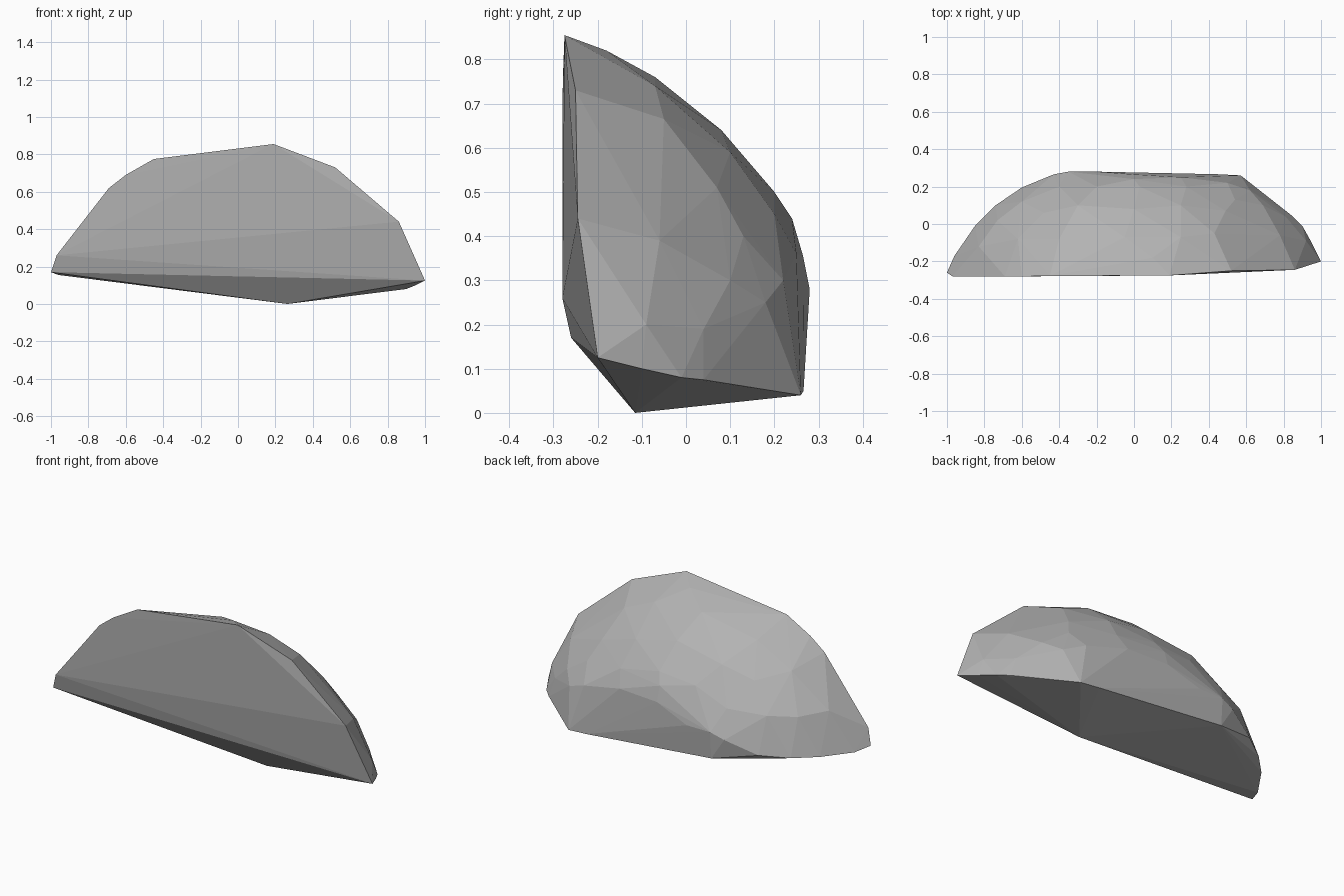
import bpy, bmesh

# Flat broken face: outline of the front, from left tip over the top to right tip
front_rim = [
    (-1.0, -.26, .17), (-.97, -.28, .26), (-.69, -.28, .62), (-.6, -.28, .69),
    (-.45, -.278, .775), (.19, -.275, .855), (.52, -.25, .73), (.86, -.245, .44),
    (1.0, -.2, .125),
]

# Underside: lowest corner, then the lower edge from right to left
base_edge = [
    (.265, -.115, 0), (.95, -.1, .1), (.9, -.01, .08), (.85, .04, .075),
    (.57, .26, .04), (.45, .266, .05), (-.35, .27, .125),
    (-.6, .195, .18), (-.74, .1, .165), (-.85, -.01, .16), (-.96, -.17, .155),
]

# Rounded back: left flank, ridge, right flank
dome = [
    (-.43, .265, .25), (-.35, .28, .28), (-.2, .28, .28), (-.83, -.12, .38),
    (-.73, .02, .37), (-.62, -.08, .57), (-.6, .12, .38), (-.48, .06, .53),
    (-.4, -.08, .69), (-.3, .1, .59), (-.4, .2, .4), (-.2, .2, .48),
    (.1, -.18, .82), (-.05, -.07, .76), (0, .08, .64), (.03, .2, .5),
    (0, .24, .44), (0, .265, .355), (.25, -.07, .74), (.25, .1, .59),
    (.28, .2, .45), (.25, .25, .36), (.43, -.05, .665), (.49, .07, .51),
    (.54, .13, .4), (.5, .22, .3), (.62, .18, .25), (.78, -.06, .39),
    (.69, .1, .3), (.81, .04, .19), (.92, -.09, .2),
]

# Solid rock from the outer shell of its corners
bm = bmesh.new()
for p in front_rim + base_edge + dome:
    bm.verts.new(p)
hull = bmesh.ops.convex_hull(bm, input=bm.verts)
bmesh.ops.delete(bm, geom=[v for v in bm.verts if not v.link_faces], context='VERTS')
bmesh.ops.recalc_face_normals(bm, faces=bm.faces)

mesh = bpy.data.meshes.new("rock")
bm.to_mesh(mesh)
bm.free()

stone = bpy.data.materials.new("stone_grey")
stone.diffuse_color = (.45, .45, .45, 1)
mesh.materials.append(stone)
bpy.context.collection.objects.link(bpy.data.objects.new("rock", mesh))
